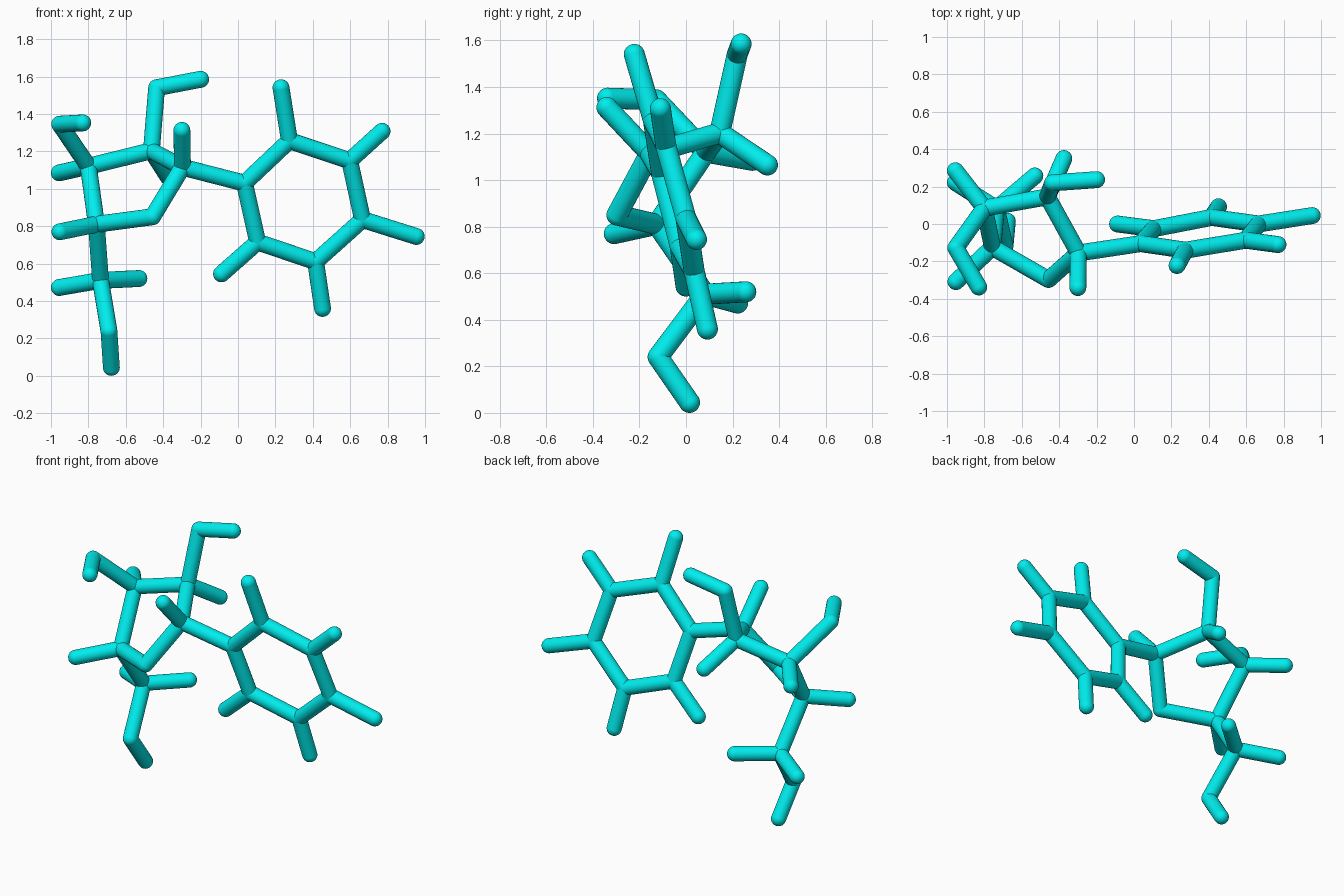
import bpy, bmesh
from mathutils import Vector, Matrix

if "Cube" in bpy.data.objects:
    bpy.data.objects.remove(bpy.data.objects["Cube"])

R = 0.045      # stick radius
SIDES = 24

mat = bpy.data.materials.new("cyan")
mat.diffuse_color = (0.0, 0.85, 0.85, 1)
mat.use_nodes = True
mat.node_tree.nodes["Principled BSDF"].inputs["Base Color"].default_value = mat.diffuse_color

# Joint positions
P = {k: Vector(v) for k, v in {
    # six-sided ring and its spokes
    "a1": (0.035, -0.105, 1.03), "a2": (0.275, -0.14, 1.257), "a3": (0.597, -0.087, 1.15),
    "a4": (0.666, 0.0, 0.835), "a5": (0.415, 0.035, 0.61), "a6": (0.105, -0.025, 0.715),
    "s2": (0.23, -0.222, 1.54), "s3": (0.77, -0.11, 1.307), "s4": (0.953, 0.045, 0.745),
    "s5": (0.452, 0.092, 0.36), "s6": (-0.088, 0.0, 0.545),
    # five-sided ring and its spokes
    "c1": (-0.297, -0.155, 1.115), "c2": (-0.463, 0.145, 1.203), "c3": (-0.80, 0.085, 1.12),
    "c4": (-0.757, -0.125, 0.81), "o4": (-0.457, -0.297, 0.85),
    "h1": (-0.30, -0.34, 1.312), "h2": (-0.375, 0.35, 1.065),
    "h3": (-0.955, 0.285, 1.085), "h4": (-0.952, -0.308, 0.77),
    # bent arms
    "o2": (-0.435, 0.22, 1.54), "e2": (-0.20, 0.237, 1.585),
    "o3": (-0.953, -0.128, 1.345), "e3": (-0.83, -0.337, 1.352),
    # lower branch
    "c5": (-0.735, 0.082, 0.51), "k1": (-0.955, 0.222, 0.472), "k2": (-0.53, 0.257, 0.52),
    "o5": (-0.69, -0.12, 0.24), "e5": (-0.677, 0.015, 0.045),
}.items()}


def sticks(name, bonds):
    """One object made of round sticks with ball joints."""
    bm = bmesh.new()
    pairs = [b.split("-") for b in bonds.split()]
    for a, b in pairs:
        d = P[b] - P[a]
        m = Matrix.Translation((P[a] + P[b]) / 2) @ d.to_track_quat('Z', 'Y').to_matrix().to_4x4()
        bmesh.ops.create_cone(bm, cap_ends=False, segments=SIDES, radius1=R, radius2=R,
                              depth=d.length, matrix=m)
    for k in sorted({k for p in pairs for k in p}):
        bmesh.ops.create_uvsphere(bm, u_segments=SIDES, v_segments=16, radius=R,
                                  matrix=Matrix.Translation(P[k]))
    for f in bm.faces:
        f.smooth = True
    me = bpy.data.meshes.new(name)
    bm.to_mesh(me)
    bm.free()
    me.materials.append(mat)
    ob = bpy.data.objects.new(name, me)
    bpy.context.collection.objects.link(ob)


sticks("six_sided_ring", "a1-a2 a2-a3 a3-a4 a4-a5 a5-a6 a6-a1")
sticks("six_ring_spokes", "a2-s2 a3-s3 a4-s4 a5-s5 a6-s6")
sticks("ring_link", "c1-a1")
sticks("five_sided_ring", "c1-c2 c2-c3 c3-c4 c4-o4 o4-c1")
sticks("five_ring_spokes", "c1-h1 c2-h2 c3-h3 c4-h4")
sticks("upper_bent_arm", "c2-o2 o2-e2")
sticks("side_bent_arm", "c3-o3 o3-e3")
sticks("lower_branch", "c4-c5 c5-k1 c5-k2 c5-o5 o5-e5")
